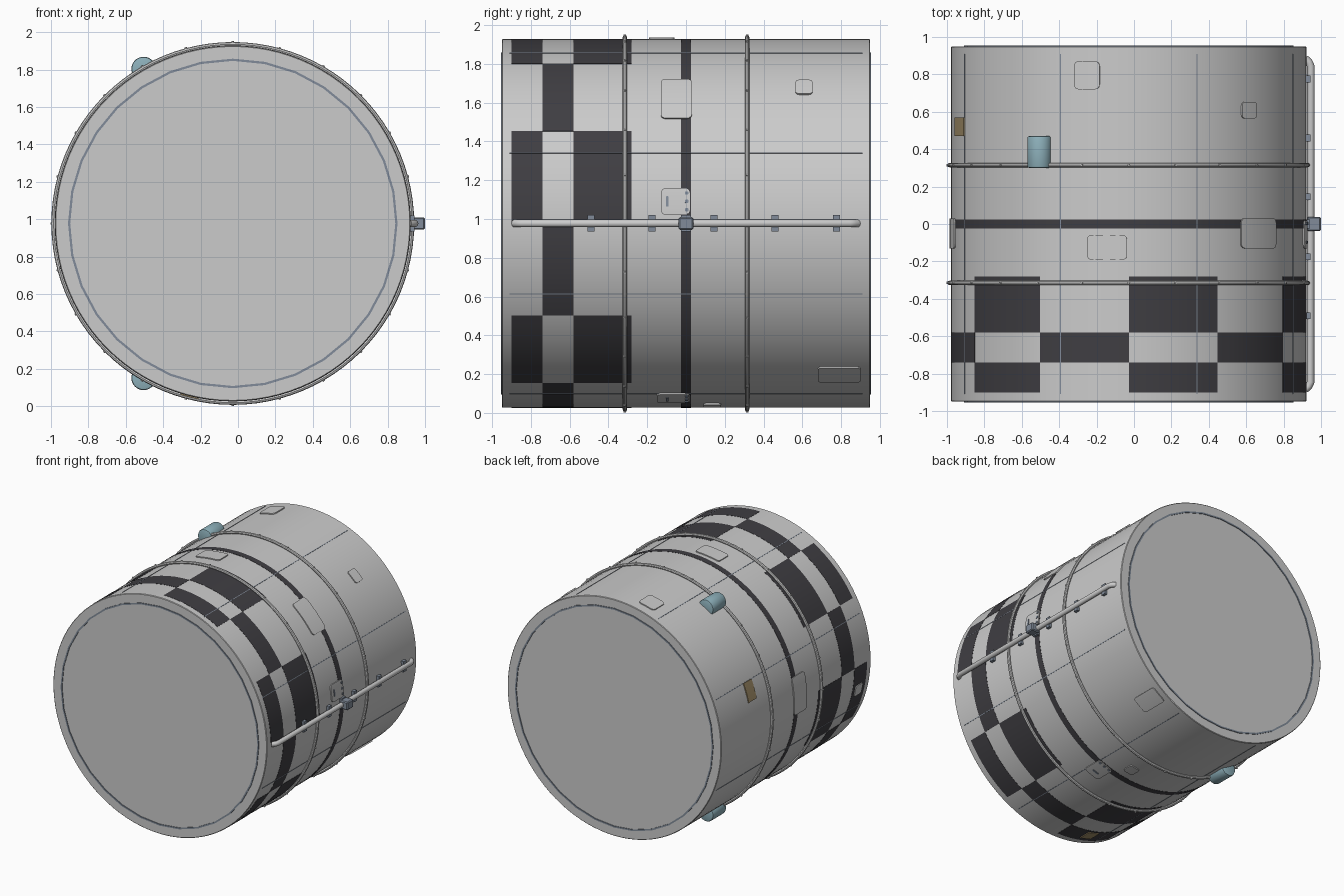
import bpy, bmesh
from math import sin, cos, radians, degrees, sqrt, pi
from mathutils import Matrix, Vector

if "Cube" in bpy.data.objects:
    bpy.data.objects.remove(bpy.data.objects["Cube"])

CX, CZ, R, L = -0.028, 0.977, 0.95, 0.95


def mat(name, rgb):
    m = bpy.data.materials.new(name)
    m.diffuse_color = (*rgb, 1)
    m.use_nodes = True
    m.node_tree.nodes["Principled BSDF"].inputs["Base Color"].default_value = m.diffuse_color
    return m


DARK = mat("dark_paint", (0.05, 0.048, 0.055))
BLUE = mat("blue_tank", (0.27, 0.44, 0.50))
SLATE = mat("slate_metal", (0.22, 0.26, 0.32))
TAN = mat("tan_sensor", (0.36, 0.27, 0.14))


def pos(a, r, y):
    a = radians(a)
    return Vector((CX + r * cos(a), y, CZ + r * sin(a)))


def finish(name, bm, material=None, angle=30):
    bmesh.ops.recalc_face_normals(bm, faces=bm.faces[:])
    me = bpy.data.meshes.new(name)
    bm.to_mesh(me)
    bm.free()
    ob = bpy.data.objects.new(name, me)
    bpy.context.collection.objects.link(ob)
    if material:
        me.materials.append(material)
    bpy.ops.object.select_all(action='DESELECT')
    ob.select_set(True)
    bpy.context.view_layer.objects.active = ob
    bpy.ops.object.shade_smooth_by_angle(angle=radians(angle))
    return ob


def panel(bm, a0, a1, y0, y1, height, rad=0.0):
    """Curved plate hugging the hull, with optional rounded corners."""
    n = max(1, round((a1 - a0) / 3.75))
    ts = [a0 + (a1 - a0) * i / n for i in range(n + 1)]
    rd = degrees(rad / R)
    if rad:
        mid = [t for t in ts if a0 + rd * 1.05 < t < a1 - rd * 1.05]
        curve = [rd * (1 - cos(k * pi / 8)) for k in range(5)]
        ts = [a0 + c for c in curve] + mid + [a1 - c for c in reversed(curve)]
    cols = []
    for t in ts:
        d = min(t - a0, a1 - t) / rd if rad else 1
        inset = rad * (1 - sqrt(max(0, 1 - (1 - d) ** 2))) if d < 1 else 0
        lo, hi = y0 + inset, y1 - inset
        cols.append([bm.verts.new(pos(t, r, y)) for r, y in
                     ((R - 0.004, lo), (R + height, lo), (R + height, hi), (R - 0.004, hi))])
    for c, d in zip(cols, cols[1:]):
        for i in range(3):
            bm.faces.new((c[i], c[i + 1], d[i + 1], d[i]))
    bm.faces.new(cols[0])
    bm.faces.new(cols[-1])


def lathe(name, profile, n, material=None, closed=False):
    """Revolve (radius, y) points about the hull axis."""
    bm = bmesh.new()
    rows = [[bm.verts.new(pos(360 * i / n, r, y)) for i in range(n)] for r, y in profile]
    pairs = list(zip(rows, rows[1:])) + ([(rows[-1], rows[0])] if closed else [])
    for p, q in pairs:
        for i in range(n):
            j = (i + 1) % n
            bm.faces.new((p[i], p[j], q[j], q[i]))
    if not closed:
        bm.faces.new(rows[0])
        bm.faces.new(rows[-1])
    return finish(name, bm, material)


def box(bm, c, s, rot=None):
    m = Matrix.Translation(c) @ (rot or Matrix()) @ Matrix.Diagonal((*s, 1))
    return bmesh.ops.create_cube(bm, size=1, matrix=m)["verts"]


# Main hull with flat ends
lathe("hull", [(R - 0.004, -L), (R, -L + 0.004), (R, L - 0.004), (R - 0.004, L)], 96)

# Thin hatch rings on both end faces
for side, s in (("front", -1), ("back", 1)):
    lathe(side + "_end_ring", [(0.881, s * 0.948), (0.881, s * 0.955),
                               (0.869, s * 0.955), (0.869, s * 0.948)], 32, SLATE, True)

# Painted checker squares
bm = bmesh.new()
for k in range(12):
    rows = ((-0.90, -0.74), (-0.58, -0.28)) if k % 2 == 0 else ((-0.74, -0.58),)
    for y0, y1 in rows:
        panel(bm, 30 * k, 30 * k + 30, y0, y1, 0.0015)
finish("checker_pattern", bm, DARK)

# Dark middle band
lathe("middle_band", [(R - 0.003, -0.025), (R + 0.0015, -0.025),
                      (R + 0.0015, 0.025), (R - 0.003, 0.025)], 96, DARK, True)

# Hull seams running lengthwise
bm = bmesh.new()
for k in range(8):
    a = 22.5 + 45 * k
    panel(bm, a - 0.15, a + 0.15, -0.91, 0.91, 0.002)
finish("lengthwise_seams", bm, SLATE)

# Two hoops with bolts every 15 degrees
for name, y in (("front_hoop", -0.315), ("back_hoop", 0.315)):
    prof = [(R + 0.008 + 0.012 * cos(k * pi / 4), y + 0.012 * sin(k * pi / 4)) for k in range(8)]
    lathe(name, prof, 96, None, True)
    bm = bmesh.new()
    for k in range(24):
        rot = Matrix.Rotation(radians(90 - 15 * k), 4, 'Y')
        m = Matrix.Translation(pos(15 * k, R + 0.018, y)) @ rot
        bmesh.ops.create_cone(bm, segments=8, radius1=0.008, radius2=0.006, depth=0.014,
                              cap_ends=True, matrix=m)
    finish(name + "_bolts", bm)

# Raised access covers: centre angle, angle span, y range, corner radius
COVERS = [(42.8, 16.5, -0.13, 0.03, 0.025), (47.5, 6.4, 0.565, 0.652, 0.018),
          (6.8, 8.2, -0.13, 0.02, 0.025), (-55, 8, 0.68, 0.90, 0.02),
          (-71, 8, -0.15, 0.02, 0.025), (-80, 5, 0.09, 0.18, 0.015),
          (103.6, 8.4, 0.72, 0.87, 0.025), (97, 12.8, -0.19, -0.06, 0.02),
          (176, 18, -0.13, 0.03, 0.025), (192, 5.5, -0.86, -0.77, 0.015)]
bm = bmesh.new()
for a, w, y0, y1, r in COVERS:
    panel(bm, a - w / 2, a + w / 2, y0, y1, 0.008, r)
finish("access_covers", bm)

# Slot handle and latches on the side hatches
bm = bmesh.new()
for a in (6.8, -71):
    panel(bm, a - 1.6, a + 1.6, -0.103, -0.09, 0.013, 0.004)
    for d in (-2.6, 0, 2.6):
        panel(bm, a + d - 0.5, a + d + 0.5, -0.005, 0.012, 0.013, 0.004)
finish("hatch_fittings", bm, SLATE)

# Small tan sensors
bm = bmesh.new()
panel(bm, 157.5, 166.5, 0.47, 0.57, 0.007)
panel(bm, -107, -101, -0.86, -0.76, 0.007)
finish("tan_sensors", bm, TAN)

# Half-sunk blue tanks, upper and lower
for name, a in (("upper_tank", 120), ("lower_tank", 240)):
    bm = bmesh.new()
    m = Matrix.Translation(pos(a, R + 0.004, 0.385)) @ Matrix.Rotation(pi / 2, 4, 'X')
    bmesh.ops.create_cone(bm, segments=32, radius1=0.065, radius2=0.065, depth=0.17,
                          cap_ends=True, matrix=m)
    rims = [e for e in bm.edges if abs(e.verts[0].co.y - e.verts[1].co.y) < 1e-4]
    bmesh.ops.bevel(bm, geom=rims, offset=0.01, segments=2, affect='EDGES', profile=0.5)
    finish(name, bm, BLUE, 40)

# Side handrail with bent ends
cu = bpy.data.curves.new("handrail", 'CURVE')
cu.dimensions = '3D'
cu.bevel_depth = 0.02
cu.bevel_resolution = 3
cu.use_fill_caps = True
path = [(0.915, -0.885), (0.935, -0.867), (0.945, -0.845),
        (0.945, 0.845), (0.935, 0.867), (0.915, 0.885)]
sp = cu.splines.new('POLY')
sp.points.add(len(path) - 1)
for p, (x, y) in zip(sp.points, path):
    p.co = (x, y, CZ, 1)
rail = bpy.data.objects.new("handrail", cu)
bpy.context.collection.objects.link(rail)
bpy.ops.object.select_all(action='DESELECT')
rail.select_set(True)
bpy.context.view_layer.objects.active = rail
bpy.ops.object.convert(target='MESH')
bpy.ops.object.shade_smooth_by_angle(angle=radians(40))

# Rail brackets
bm = bmesh.new()
for y in (-0.49, -0.175, 0.145, 0.46, 0.775):
    box(bm, (0.928, y, CZ), (0.03, 0.036, 0.085))
finish("rail_brackets", bm, SLATE)

# Central clamp on the rail
bm = bmesh.new()
box(bm, (0.962, 0, CZ), (0.076, 0.076, 0.066))
bmesh.ops.bevel(bm, geom=bm.edges[:], offset=0.007, segments=1, affect='EDGES')
box(bm, (0.925, 0, CZ), (0.03, 0.05, 0.085))
finish("rail_clamp", bm, SLATE)
